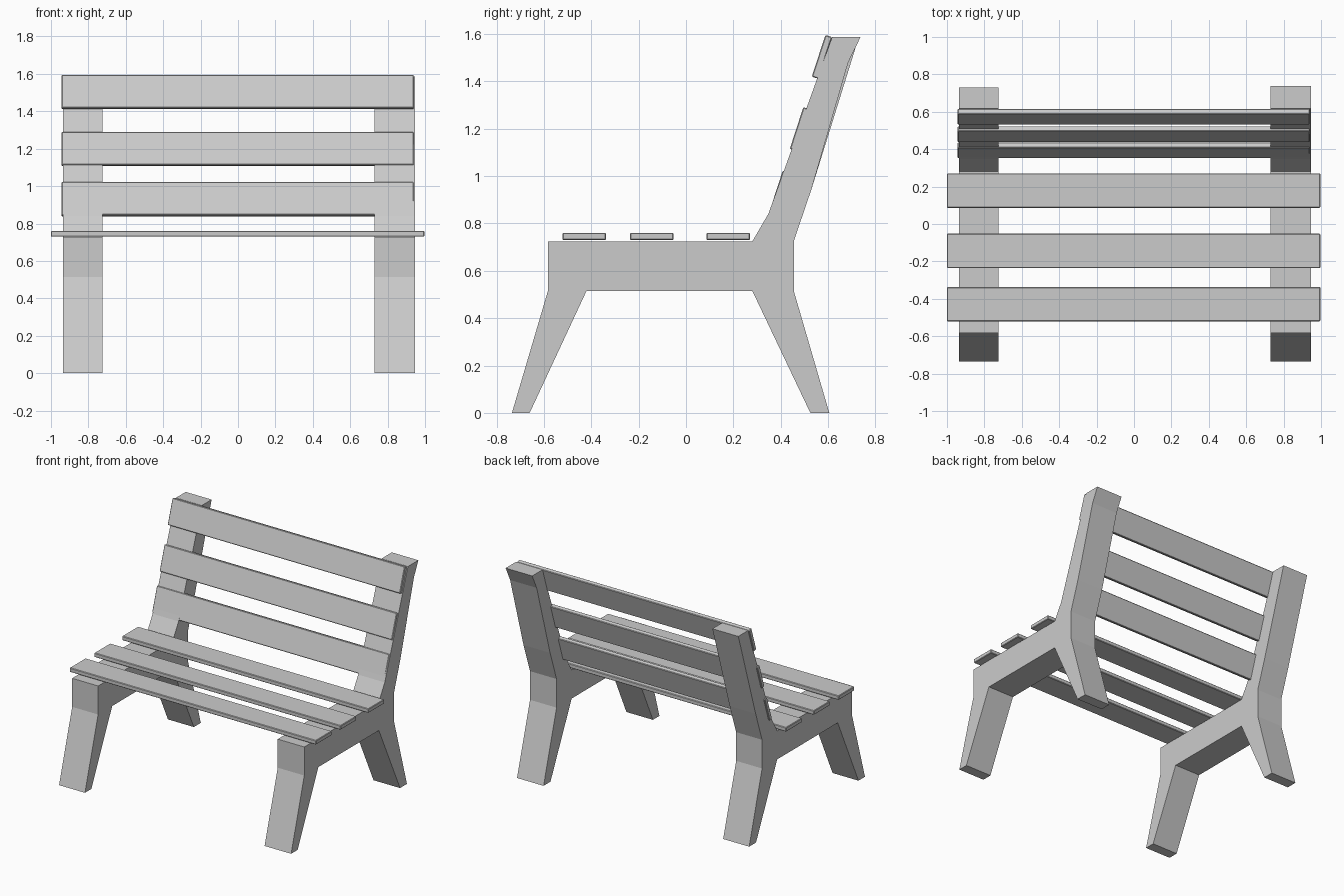
import bpy, bmesh
from math import radians

if "Cube" in bpy.data.objects:
    bpy.data.objects.remove(bpy.data.objects["Cube"])


def add_mesh(name, bm):
    bmesh.ops.recalc_face_normals(bm, faces=bm.faces)
    mesh = bpy.data.meshes.new(name)
    bm.to_mesh(mesh)
    bm.free()
    obj = bpy.data.objects.new(name, mesh)
    bpy.context.collection.objects.link(obj)
    return obj


def side_frame(name, x0, x1, back_top):
    # (y, z) outline: front leg, rear leg, back post, seat rail
    outline = [(-0.735, 0), (-0.66, 0), (-0.42, 0.515), (0.28, 0.515),
               (0.525, 0), (0.605, 0), (0.455, 0.515), (0.455, 0.725),
               (0.53, 0.945)] + back_top + [
               (0.617, 1.587), (0.348, 0.841), (0.28, 0.724),
               (-0.583, 0.724), (-0.583, 0.515)]
    bm = bmesh.new()
    face = bm.faces.new([bm.verts.new((x0, y, z)) for y, z in outline])
    ext = bmesh.ops.extrude_face_region(bm, geom=[face])
    verts = [g for g in ext["geom"] if isinstance(g, bmesh.types.BMVert)]
    bmesh.ops.translate(bm, verts=verts, vec=(x1 - x0, 0, 0))
    return add_mesh(name, bm)


def slat(name, size, loc, tilt=0):
    bm = bmesh.new()
    bmesh.ops.create_cube(bm, size=1)
    bmesh.ops.scale(bm, verts=bm.verts, vec=size)
    obj = add_mesh(name, bm)
    obj.location = loc
    obj.rotation_euler.x = radians(tilt)
    bev = obj.modifiers.new("edge_bevel", "BEVEL")
    bev.width = 0.004
    bev.segments = 1
    return obj


# Side frames (the right post has a slight kink near its top)
side_frame("left_frame", -0.935, -0.725, [(0.73, 1.587)])
side_frame("right_frame", 0.73, 0.945, [(0.685, 1.48), (0.737, 1.587)])

# Seat slats
for i, y in enumerate((-0.429, -0.144, 0.178)):
    slat(f"seat_slat_{i + 1}", (1.996, 0.184, 0.031), (-0.002, y, 0.745))

# Backrest slats, leaning back
for i, (y, z) in enumerate(((0.394, 0.93), (0.481, 1.198), (0.574, 1.503))):
    slat(f"back_slat_{i + 1}", (1.883, 0.03, 0.185), (-0.002, y, z), -18)
